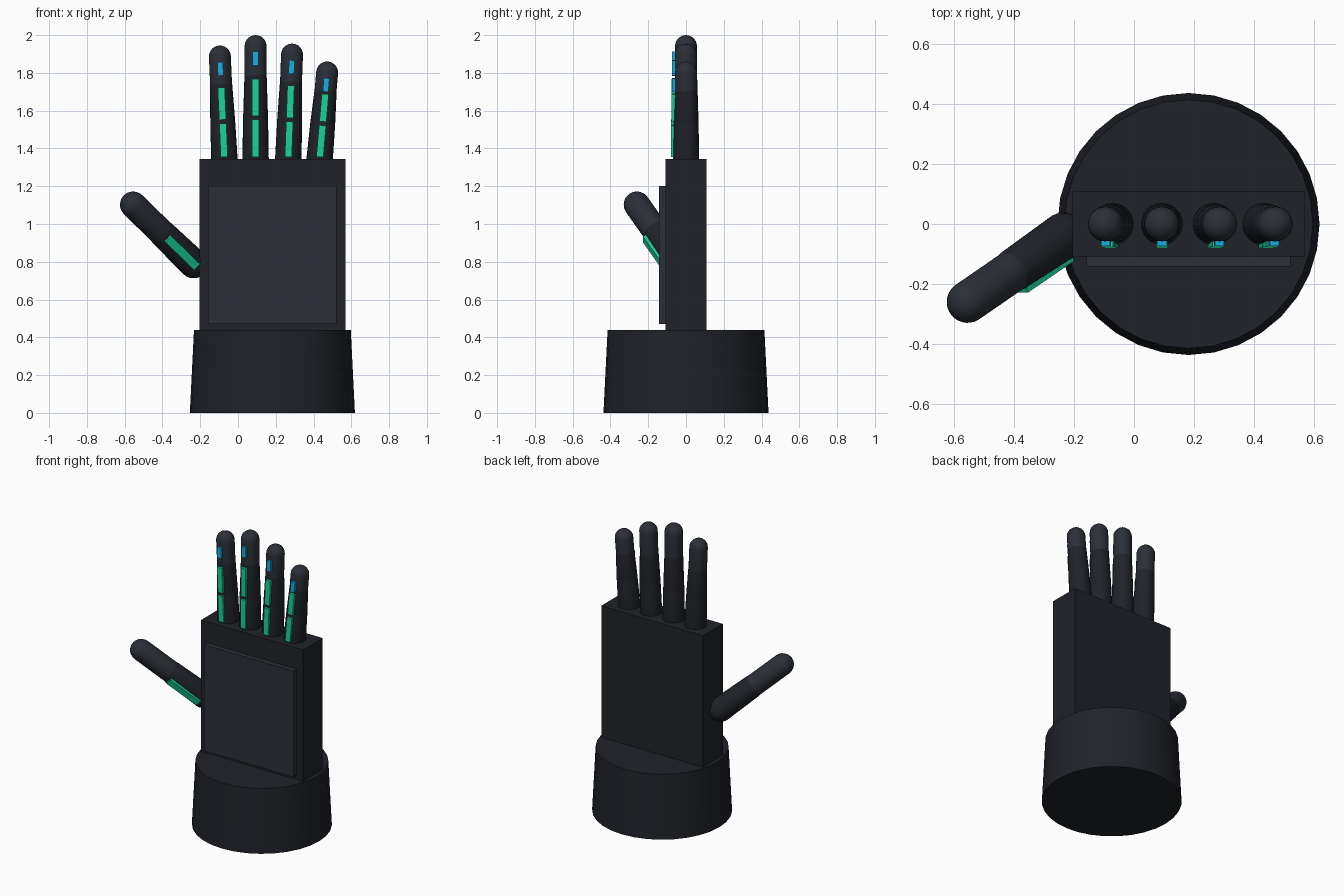
import bpy, bmesh, math
from mathutils import Vector, Matrix

if "Cube" in bpy.data.objects:
    bpy.data.objects.remove(bpy.data.objects["Cube"])


def material(name, rgb):
    m = bpy.data.materials.new(name)
    m.diffuse_color = (*rgb, 1)
    m.use_nodes = True
    m.node_tree.nodes["Principled BSDF"].inputs["Base Color"].default_value = m.diffuse_color
    return m


SHELL = material("dark_shell", (0.014, 0.016, 0.022))
PAD = material("grey_pad", (0.024, 0.029, 0.038))
GREEN = material("green_light", (0.01, 0.65, 0.31))
BLUE = material("blue_light", (0.01, 0.42, 0.75))


def finish(name, bm, mat, smooth=False):
    bmesh.ops.recalc_face_normals(bm, faces=bm.faces)
    me = bpy.data.meshes.new(name)
    bm.to_mesh(me)
    bm.free()
    ob = bpy.data.objects.new(name, me)
    bpy.context.collection.objects.link(ob)
    me.materials.append(mat)
    if smooth:
        bpy.ops.object.select_all(action='DESELECT')
        ob.select_set(True)
        bpy.context.view_layer.objects.active = ob
        bpy.ops.object.shade_smooth_by_angle(angle=math.radians(35))
    return ob


def box(name, lo, hi, mat):
    lo, hi = Vector(lo), Vector(hi)
    bm = bmesh.new()
    bmesh.ops.create_cube(bm, size=1, matrix=Matrix.Translation((lo + hi) / 2)
                          @ Matrix.Diagonal((*(hi - lo), 1)))
    finish(name, bm, mat)


def axes(a, b):
    """Frame whose z runs from a to b and whose -y faces the palm side."""
    z = (b - a).normalized()
    y = Vector((0, 1, 0))
    y = (y - z * y.dot(z)).normalized()
    return Matrix((y.cross(z), y, z)).transposed().to_4x4()


def capsule(name, a, b, r0, r1, mat, sides=24, rings=6):
    """Tapered rod with rounded ends."""
    a, b = Vector(a), Vector(b)
    length = (b - a).length
    angles = [math.pi / 2 * i / rings for i in range(rings + 1)]
    profile = [(r0 * math.sin(t), -r0 * math.cos(t)) for t in angles]
    profile += [(r1 * math.cos(t), length + r1 * math.sin(t)) for t in angles]
    bm = bmesh.new()
    vs = [bm.verts.new((r, 0, z)) for r, z in profile]
    edges = [bm.edges.new(p) for p in zip(vs, vs[1:])]
    bmesh.ops.spin(bm, geom=vs + edges, cent=(0, 0, 0), axis=(0, 0, 1),
                   angle=math.tau, steps=sides)
    bmesh.ops.remove_doubles(bm, verts=bm.verts, dist=1e-4)
    bm.transform(Matrix.Translation(a) @ axes(a, b))
    finish(name, bm, mat, True)


def strip(name, a, b, out, width, mat, depth=0.03):
    """Light bar on the palm side of the rod a-b."""
    a, b = Vector(a), Vector(b)
    bm = bmesh.new()
    bmesh.ops.create_cube(bm, size=1, matrix=Matrix.Translation((a + b) / 2) @ axes(a, b)
                          @ Matrix.Translation((0, -out + depth / 2, 0))
                          @ Matrix.Diagonal((width, depth, (b - a).length, 1)))
    finish(name, bm, mat)


# Wrist cuff
bm = bmesh.new()
bmesh.ops.create_cone(bm, cap_ends=True, segments=32, radius1=0.437, radius2=0.415,
                      depth=0.44, matrix=Matrix.Translation((0.182, 0, 0.22)))
finish("wrist_cuff", bm, SHELL, True)

# Palm block and pad
box("palm", (-0.205, -0.108, 0.40), (0.57, 0.108, 1.345), SHELL)
box("palm_pad", (-0.158, -0.142, 0.47), (0.522, -0.10, 1.20), PAD)

# Fingers: base x, tip x, two joint heights, top height
FINGERS = {
    "index": (-0.072, -0.096, 1.54, 1.735, 1.945),
    "middle": (0.093, 0.093, 1.56, 1.78, 2.0),
    "ring": (0.266, 0.286, 1.55, 1.745, 1.955),
    "little": (0.432, 0.472, 1.53, 1.70, 1.86),
}
Z0, R_TIP = 1.34, 0.058
for name, (x0, x1, j1, j2, top) in FINGERS.items():
    tip_z = top - R_TIP

    def at(z):
        return (x0 + (x1 - x0) * (z - Z0) / (tip_z - Z0), 0, z)

    capsule(name + "_lower", at(Z0), at(j1), 0.07, 0.066, SHELL)
    capsule(name + "_middle", at(j1), at(j2), 0.066, 0.059, SHELL)
    capsule(name + "_tip", at(j2), at(tip_z), R_TIP, R_TIP, PAD)
    strip(name + "_lower_light", at(Z0 + 0.015), at(j1 - 0.008), 0.08, 0.037, GREEN)
    strip(name + "_middle_light", at(j1 + 0.012), at(j2 - 0.012), 0.076, 0.037, GREEN)
    strip(name + "_tip_light", at(top - 0.16), at(top - 0.088), 0.073, 0.03, BLUE)

# Thumb
base, knuckle, tip = Vector((-0.235, -0.04, 0.79)), Vector((-0.40, -0.153, 0.95)), Vector((-0.555, -0.26, 1.102))
capsule("thumb_lower", base, knuckle, 0.078, 0.072, SHELL)
capsule("thumb_tip", knuckle, tip, 0.07, 0.07, PAD)
strip("thumb_light", base.lerp(knuckle, 0.05), base.lerp(knuckle, 0.98), 0.087, 0.045, GREEN)
